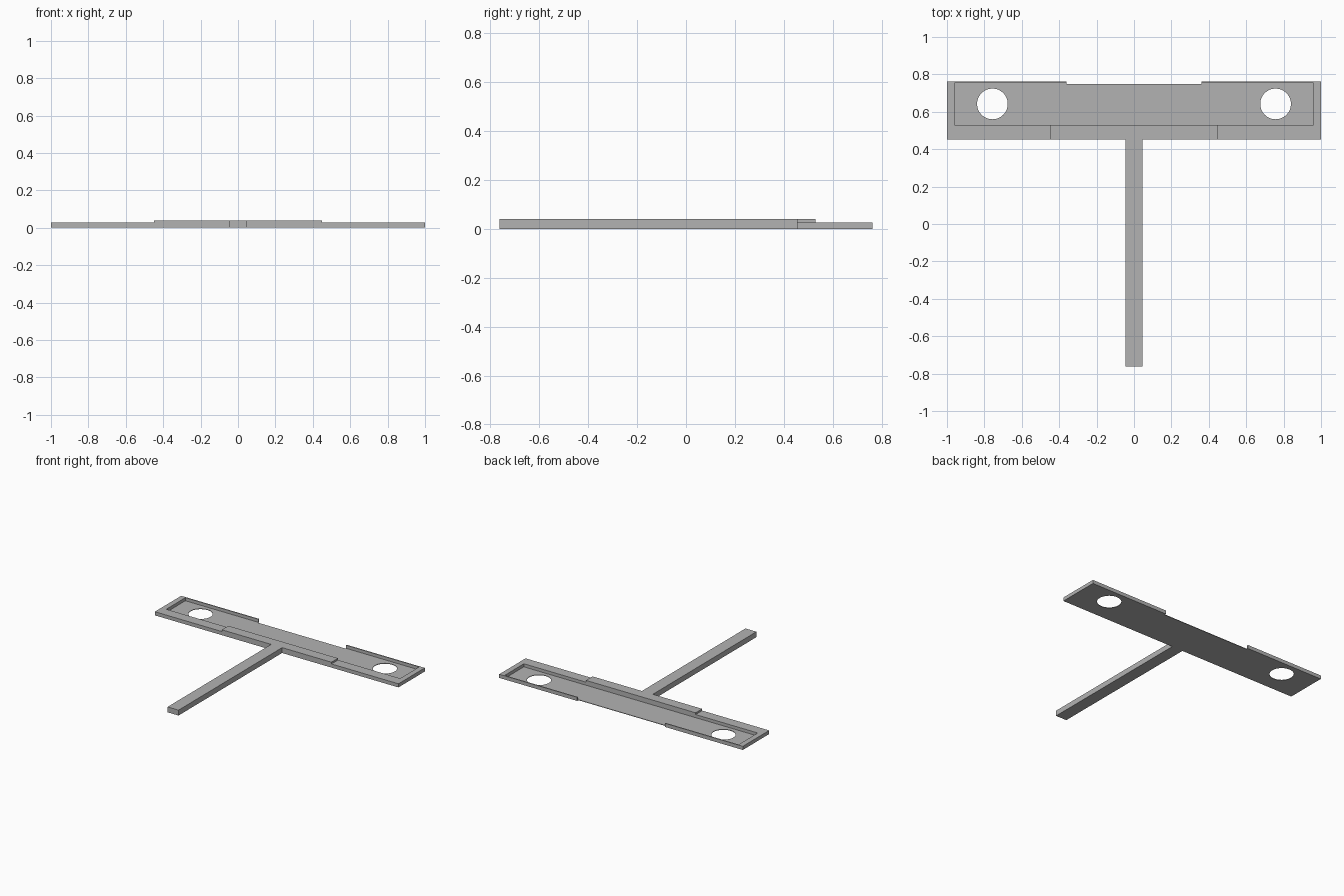
import bpy, bmesh, math

if "Cube" in bpy.data.objects:
    bpy.data.objects.remove(bpy.data.objects["Cube"])

FLOOR, LOW, HIGH = 0.004, 0.027, 0.04   # heights of floor, end rims, stem and centre rim

grey = bpy.data.materials.new("grey")
grey.diffuse_color = (0.45, 0.45, 0.45, 1)
grey.use_nodes = True
grey.node_tree.nodes["Principled BSDF"].inputs["Base Color"].default_value = grey.diffuse_color


def prism(name, outline, height):
    """Extrude a counter-clockwise outline from the ground up."""
    bm = bmesh.new()
    face = bm.faces.new([bm.verts.new((x, y, 0)) for x, y in outline])
    top = bmesh.ops.extrude_face_region(bm, geom=[face])["geom"]
    bmesh.ops.translate(bm, vec=(0, 0, height),
                        verts=[v for v in top if isinstance(v, bmesh.types.BMVert)])
    bmesh.ops.recalc_face_normals(bm, faces=bm.faces)
    mesh = bpy.data.meshes.new(name)
    bm.to_mesh(mesh)
    bm.free()
    mesh.materials.append(grey)
    obj = bpy.data.objects.new(name, mesh)
    bpy.context.collection.objects.link(obj)
    return obj


# Stem and raised centre rim as one T-shaped piece
prism("stem_and_centre_rim",
      [(-0.045, -0.762), (0.045, -0.762), (0.045, 0.453), (0.45, 0.453),
       (0.45, 0.53), (-0.45, 0.53), (-0.45, 0.453), (-0.045, 0.453)], HIGH)

# Thin tray floor, slightly narrower between the back rims
floor = prism("tray_floor",
              [(-0.96, 0.53), (0.96, 0.53), (0.96, 0.754), (0.36, 0.754),
               (0.36, 0.748), (-0.36, 0.748), (-0.36, 0.754), (-0.96, 0.754)], FLOOR)

for side, label in ((-1, "left"), (1, "right")):
    # Low rim wrapping around each end of the tray
    rim = [(0.45, 0.453), (1, 0.453), (1, 0.762), (0.36, 0.762),
           (0.36, 0.754), (0.96, 0.754), (0.96, 0.53), (0.45, 0.53)]
    prism(label + "_end_rim", [(side * x, y) for x, y in rim], LOW)

    # Round hole through the floor
    bpy.ops.mesh.primitive_cylinder_add(vertices=64, radius=0.082, depth=0.2,
                                        location=(side * 0.757, 0.642, 0))
    cutter = bpy.context.object
    cutter.name = label + "_hole_cutter"
    cutter.hide_render = True
    cutter.hide_set(True)
    cut = floor.modifiers.new(label + "_hole", "BOOLEAN")
    cut.operation = "DIFFERENCE"
    cut.solver = "EXACT"
    cut.object = cutter
